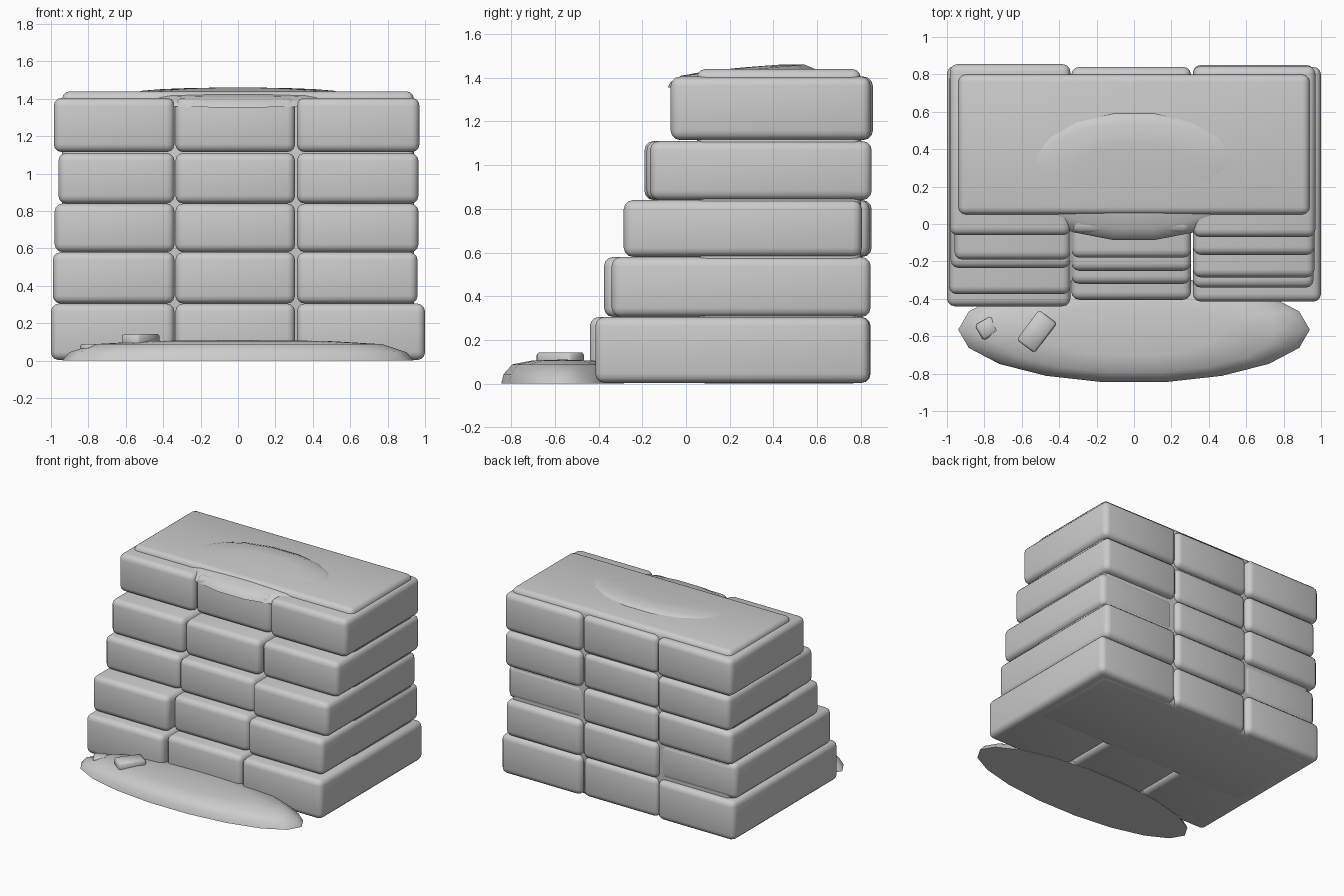
import bpy, bmesh, math
from mathutils import Matrix

cube = bpy.data.objects.get("Cube")
if cube:
    bpy.data.objects.remove(cube)

stone = bpy.data.materials.new("plain_grey")
stone.use_nodes = True
GREY = (0.6, 0.6, 0.6, 1)
stone.diffuse_color = GREY
stone.node_tree.nodes["Principled BSDF"].inputs["Base Color"].default_value = GREY


def finish(name, bm, angle):
    mesh = bpy.data.meshes.new(name)
    bmesh.ops.recalc_face_normals(bm, faces=bm.faces)
    bm.to_mesh(mesh)
    bm.free()
    mesh.materials.append(stone)
    obj = bpy.data.objects.new(name, mesh)
    bpy.context.collection.objects.link(obj)
    bpy.ops.object.select_all(action="DESELECT")
    obj.select_set(True)
    bpy.context.view_layer.objects.active = obj
    bpy.ops.object.shade_smooth_by_angle(angle=math.radians(angle))
    return obj


def block(name, low, high, radius, turn=0, segments=3):
    """Rounded box between two corners, turned about its own vertical axis."""
    bm = bmesh.new()
    bmesh.ops.create_cube(bm, size=1)
    size = [b - a for a, b in zip(low, high)]
    mid = [(a + b) / 2 for a, b in zip(low, high)]
    bmesh.ops.scale(bm, vec=size, verts=bm.verts)
    bmesh.ops.bevel(bm, geom=bm.edges[:], offset=radius, segments=segments,
                    profile=0.5, affect="EDGES")
    bm.transform(Matrix.Translation(mid) @ Matrix.Rotation(math.radians(turn), 4, "Z"))
    return finish(name, bm, 50)


def mound(name, centre, rx, ry, height, slope=0, sides=18):
    """Flat-bottomed oval heap, optionally rising towards the back."""
    profile = [(1, 0), (0.96, 0.4), (0.82, 0.8), (0.5, 0.96)]
    bm = bmesh.new()
    rings = []
    for r, h in profile:
        ring = []
        for i in range(sides):
            a = math.tau * i / sides
            y = r * ry * math.sin(a)
            ring.append(bm.verts.new((r * rx * math.cos(a), y, h * height + slope * y)))
        rings.append(ring)
    for a, b in zip(rings, rings[1:]):
        for i in range(sides):
            j = (i + 1) % sides
            bm.faces.new((a[i], a[j], b[j], b[i]))
    top = bm.verts.new((0, 0, height))
    for i in range(sides):
        bm.faces.new((rings[-1][i], rings[-1][(i + 1) % sides], top))
    bm.faces.new(rings[0][::-1])
    bm.transform(Matrix.Translation(centre))
    return finish(name, bm, 60)


# Inner core that shows through the gaps and caps the stack
block("core", (-0.94, 0.05, 0), (0.94, 0.8, 1.44), 0.04)

# Stepped courses: bottom, top, outer x limits, front y and back y per column
courses = [
    (0.003, 0.305, -1.0, 1.0, (-0.44, -0.405, -0.415), (0.845, 0.83, 0.84)),
    (0.305, 0.58, -0.99, 0.96, (-0.375, -0.32, -0.34), (0.805, 0.84, 0.845)),
    (0.58, 0.84, -0.98, 0.965, (-0.235, -0.25, -0.285), (0.85, 0.84, 0.805)),
    (0.84, 1.11, -0.96, 0.965, (-0.19, -0.18, -0.165), (0.85, 0.83, 0.85)),
    (1.115, 1.405, -0.985, 0.97, (-0.06, -0.05, -0.07), (0.855, 0.84, 0.845)),
]
for n, (z0, z1, left, right, fronts, backs) in enumerate(courses, 1):
    spans = [(left, -0.34), (-0.335, 0.305), (0.315, right)]
    for side, (x0, x1), y0, y1 in zip(("right", "middle", "left"), spans, fronts, backs):
        block(f"block_{side}_{n}", (x0, y0, z0), (x1, y1, z1), 0.042)

# Heaps of loose earth on the top and on the ground in front
mound("top_heap", (0, 0.26, 1.385), 0.66, 0.35, 0.062, slope=0.09)
mound("ground_heap", (0, -0.565, 0), 0.94, 0.285, 0.11)

# Loose stones on the ground heap
block("large_stone", (-0.62, -0.635, 0.07), (-0.42, -0.515, 0.143), 0.012, turn=53, segments=1)
block("small_stone", (-0.835, -0.605, 0.03), (-0.735, -0.51, 0.09), 0.012, turn=30, segments=1)
